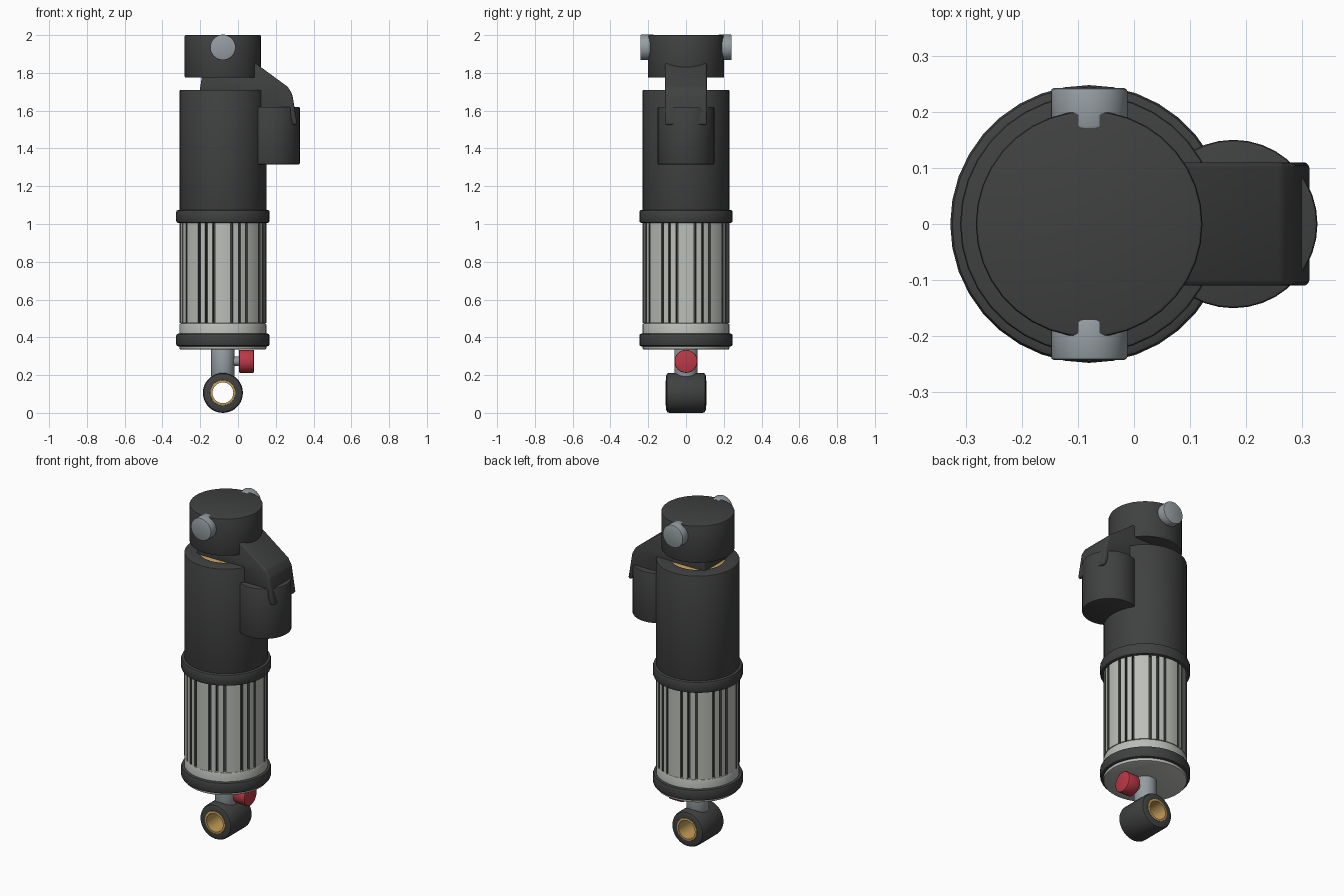
import bpy, bmesh, math
from mathutils import Matrix, Vector

if "Cube" in bpy.data.objects:
    bpy.data.objects.remove(bpy.data.objects["Cube"])

AX = -0.08  # x of the main axis


def mat(name, r, g, b):
    m = bpy.data.materials.new(name)
    m.diffuse_color = (r, g, b, 1)
    m.use_nodes = True
    m.node_tree.nodes["Principled BSDF"].inputs["Base Color"].default_value = m.diffuse_color
    return m


DARK = mat("dark_rubber", 0.05, 0.053, 0.051)
LIGHT = mat("light_metal", 0.50, 0.52, 0.48)
STEEL = mat("steel", 0.30, 0.34, 0.36)
GOLD = mat("gold", 0.55, 0.34, 0.10)
RED = mat("red", 0.50, 0.04, 0.06)


def finish(bm, name, *mats):
    bmesh.ops.remove_doubles(bm, verts=bm.verts, dist=1e-5)
    bmesh.ops.recalc_face_normals(bm, faces=bm.faces)
    me = bpy.data.meshes.new(name)
    bm.to_mesh(me)
    bm.free()
    ob = bpy.data.objects.new(name, me)
    bpy.context.collection.objects.link(ob)
    for m in mats:
        me.materials.append(m)
    bpy.ops.object.select_all(action='DESELECT')
    ob.select_set(True)
    bpy.context.view_layer.objects.active = ob
    bpy.ops.object.shade_smooth_by_angle(angle=math.radians(35))
    return ob


def tube(name, m, r, a, b, centre, axis='Z', bevel=0.006, inner=0.0, n=36):
    """Bevelled cylinder or ring from a to b along an axis through centre."""
    k = bevel
    prof = [(inner, a), (r - k, a), (r - 0.3 * k, a + 0.3 * k), (r, a + k),
            (r, b - k), (r - 0.3 * k, b - 0.3 * k), (r - k, b), (inner, b)]
    rot = {'Z': Matrix(), 'X': Matrix.Rotation(math.pi / 2, 4, 'Y'),
           'Y': Matrix.Rotation(-math.pi / 2, 4, 'X')}[axis]
    bm = bmesh.new()
    vs = [bm.verts.new((p, 0, z)) for p, z in prof]
    es = [bm.edges.new(p) for p in zip(vs, vs[1:])]
    if inner:
        es.append(bm.edges.new((vs[-1], vs[0])))
    bmesh.ops.spin(bm, geom=vs + es, cent=(0, 0, 0), axis=(0, 0, 1),
                   angle=2 * math.pi, steps=n)
    bmesh.ops.transform(bm, matrix=Matrix.Translation(centre) @ rot, verts=bm.verts)
    return finish(bm, name, m)


# Main body stack
tube("head", DARK, 0.202, 1.775, 2.0, (AX, 0, 0))
tube("upper_body", DARK, 0.23, 1.04, 1.71, (AX, 0, 0), inner=0.15)
tube("inner_piston", GOLD, 0.152, 1.60, 1.706, (AX, 0, 0))
tube("upper_collar", DARK, 0.2475, 1.005, 1.075, (AX, 0, 0), bevel=0.012)
tube("lower_collar", DARK, 0.2475, 0.352, 0.42, (AX, 0, 0), bevel=0.012)
tube("sleeve_base", LIGHT, 0.23, 0.335, 0.475, (AX, 0, 0), bevel=0.008, n=48)

# Sleeve with eight groups of three dark grooves
bm = bmesh.new()
ring, dark_sides = [], set()
for g in range(8):
    mid = 22.5 + 45 * g
    ring.append((0.23, mid - 22.5))
    ring.append((0.23, mid - 17))
    for off in (-10.5, 0, 10.5):
        start = len(ring)
        for r, d in ((0.23, -1.6), (0.212, -1.6), (0.212, 1.6), (0.23, 1.6)):
            ring.append((r, mid + off + d))
        dark_sides.update((start, start + 1, start + 2))
        if off < 10:
            ring.append((0.23, mid + off + 5.25))
    ring.append((0.23, mid + 17))
lo, hi = [[bm.verts.new((AX + r * math.cos(math.radians(t)),
                         r * math.sin(math.radians(t)), z)) for r, t in ring]
          for z in (0.475, 1.01)]
for i in range(len(ring)):
    j = (i + 1) % len(ring)
    f = bm.faces.new((lo[i], lo[j], hi[j], hi[i]))
    f.material_index = 1 if i in dark_sides else 0
bm.faces.new(hi)
bm.faces.new(lo[::-1])
finish(bm, "grooved_sleeve", LIGHT, DARK)

# Head bolts on both sides
for s, tag in ((-1, "front"), (1, "back")):
    a, b = sorted((s * 0.17, s * 0.242))
    tube("head_bolt_" + tag, STEEL, 0.068, a, b, (AX, 0, 1.935), 'Y', 0.005, n=32)

# Lower shaft, mounting eye with bushing, adjuster knob
tube("lower_shaft", STEEL, 0.062, 0.19, 0.345, (AX, 0, 0), n=32)
tube("mounting_eye", DARK, 0.106, -0.105, 0.105, (AX, 0, 0.106), 'Y', 0.016, inner=0.066)
tube("eye_bushing", GOLD, 0.068, -0.108, 0.108, (AX, 0, 0.106), 'Y', 0.004, inner=0.055)
tube("adjuster_knob", RED, 0.061, 0.005, 0.085, (0, 0, 0.273), 'X', 0.006, n=32)
tube("knob_stem", STEEL, 0.025, -0.06, 0.02, (0, 0, 0.273), 'X', 0.003, n=20)

# Side reservoir and the bracket that joins it to the head
tube("reservoir", DARK, 0.15, 1.315, 1.62, (0.177, 0, 0))
profile = [(-0.205, 1.69), (-0.19, 1.79), (0.04, 1.89), (0.265, 1.725), (0.288, 1.685),
           (0.314, 1.525), (0.29, 1.525), (0.265, 1.60), (0.10, 1.60), (0.08, 1.69)]
bm = bmesh.new()
face = bm.faces.new([bm.verts.new((x, -0.11, z)) for x, z in profile])
ext = bmesh.ops.extrude_face_region(bm, geom=[face])
bmesh.ops.translate(bm, vec=Vector((0, 0.22, 0)),
                    verts=[v for v in ext["geom"] if isinstance(v, bmesh.types.BMVert)])
bmesh.ops.recalc_face_normals(bm, faces=bm.faces)
bmesh.ops.bevel(bm, geom=list(bm.edges), offset=0.01, segments=3,
                affect='EDGES', profile=0.5, clamp_overlap=True)
finish(bm, "reservoir_bracket", DARK)
